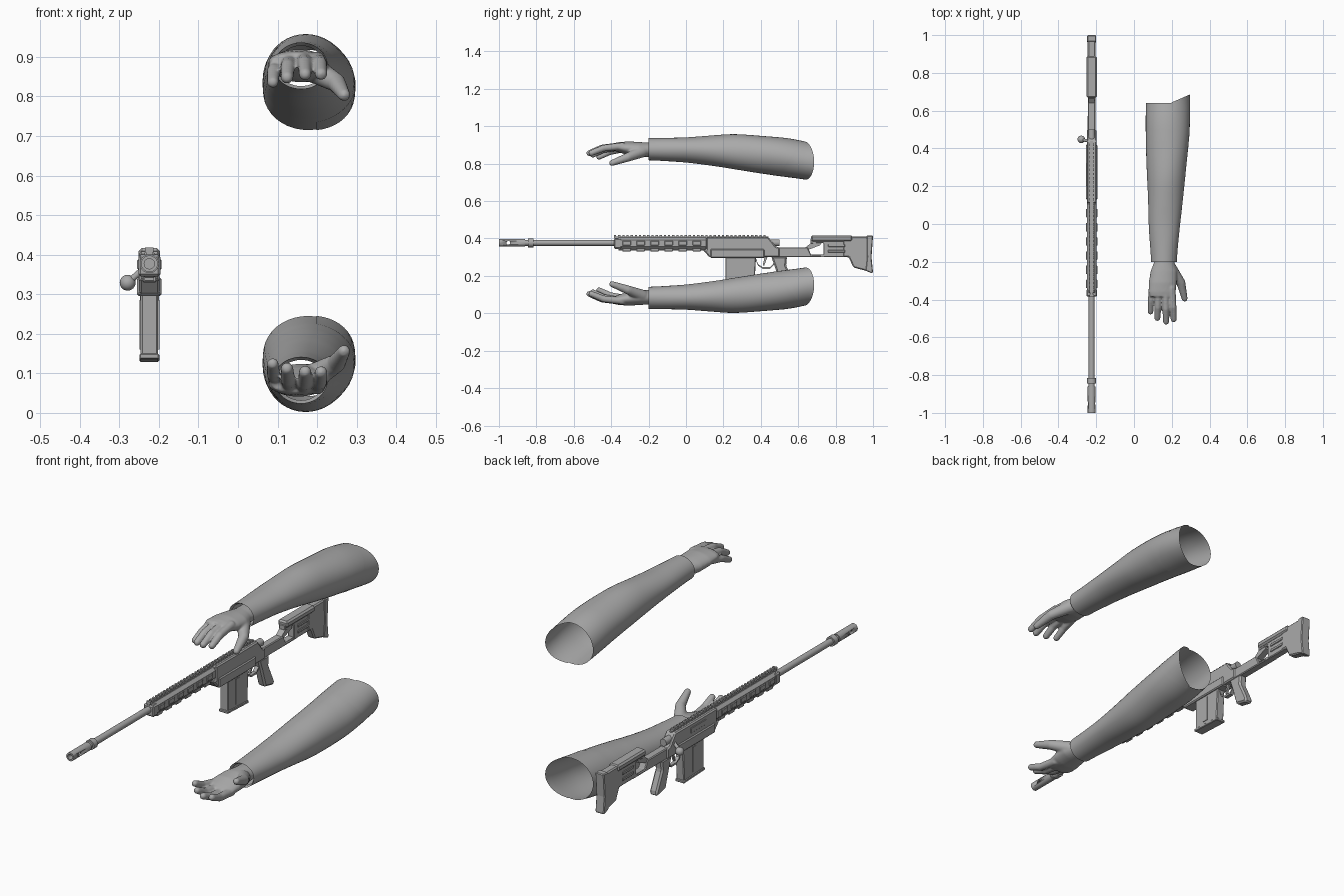
import bpy, bmesh, math
from mathutils import Vector, Matrix

if "Cube" in bpy.data.objects:
    bpy.data.objects.remove(bpy.data.objects["Cube"], do_unlink=True)

GREY = (0.4, 0.4, 0.4, 1)
grey = bpy.data.materials.new("plain grey")
grey.use_nodes = True
grey.diffuse_color = GREY
grey.node_tree.nodes["Principled BSDF"].inputs["Base Color"].default_value = GREY
GUN_X = -0.224


def finish(name, bm, smooth=None):
    bmesh.ops.recalc_face_normals(bm, faces=bm.faces[:])
    mesh = bpy.data.meshes.new(name)
    bm.to_mesh(mesh)
    bm.free()
    mesh.materials.append(grey)
    ob = bpy.data.objects.new(name, mesh)
    bpy.context.collection.objects.link(ob)
    if smooth:
        bpy.ops.object.select_all(action="DESELECT")
        bpy.context.view_layer.objects.active = ob
        ob.select_set(True)
        bpy.ops.object.shade_smooth_by_angle(angle=math.radians(smooth))
    return ob


def prism(name, pts, half, bevel=0.0, x=0.0):
    """Extrude a (y, z) profile sideways; x is measured from the gun centre."""
    bm = bmesh.new()
    face = bm.faces.new([bm.verts.new((GUN_X + x - half, y, z)) for y, z in pts])
    ext = bmesh.ops.extrude_face_region(bm, geom=[face])
    moved = [v for v in ext["geom"] if isinstance(v, bmesh.types.BMVert)]
    bmesh.ops.translate(bm, vec=(2 * half, 0, 0), verts=moved)
    ob = finish(name, bm)
    if bevel:
        mod = ob.modifiers.new("bevel", "BEVEL")
        mod.width, mod.segments, mod.limit_method = bevel, 1, "ANGLE"


def box(name, half, y0, y1, z0, z1, bevel=0.0, x=0.0):
    prism(name, [(y0, z0), (y1, z0), (y1, z1), (y0, z1)], half, bevel, x)


def add_cone(bm, p, q, r1, r2, sides=20):
    p, q = Vector(p), Vector(q)
    turn = (q - p).to_track_quat("Z", "Y").to_matrix().to_4x4()
    bmesh.ops.create_cone(bm, cap_ends=True, segments=sides, radius1=r1, radius2=r2,
                          depth=(q - p).length, matrix=Matrix.Translation((p + q) / 2) @ turn)


def add_ball(bm, p, r):
    bmesh.ops.create_uvsphere(bm, u_segments=20, v_segments=12, radius=r, matrix=Matrix.Translation(p))


def rod(name, p, q, r):
    bm = bmesh.new()
    add_cone(bm, p, q, r, r)
    return finish(name, bm, 40)


def along_y(name, y0, y1, r, z=0.377):
    return rod(name, (GUN_X, y0, z), (GUN_X, y1, z), r)


# Barrel and muzzle
along_y("barrel", -0.88, -0.36, 0.016)
muzzle = along_y("muzzle_brake", -1.0, -0.86, 0.021)
along_y("muzzle_collar", -0.845, -0.815, 0.024)
for cutter in (along_y("bore_cutter", -1.02, -0.9, 0.013),
               rod("port_cutter", (GUN_X - 0.05, -0.95, 0.377), (GUN_X + 0.05, -0.95, 0.377), 0.01)):
    cutter.hide_render = cutter.hide_viewport = True
    cut = muzzle.modifiers.new("cut", "BOOLEAN")
    cut.object, cut.operation, cut.solver = cutter, "DIFFERENCE", "EXACT"

# Handguard with accessory rails
box("handguard", 0.026, -0.375, 0.12, 0.342, 0.405, 0.014)
box("handguard_front_band", 0.028, -0.385, -0.345, 0.345, 0.4, 0.006)
box("handguard_lower_rail", 0.012, -0.36, 0.11, 0.335, 0.345)
for i in range(6):
    y = -0.34 + i * 0.075
    box("lower_rail_block", 0.018, y, y + 0.045, 0.33, 0.35, 0.003)
    for s in (-1, 1):
        box("side_rail_block", 0.004, y, y + 0.045, 0.362, 0.388, 0.003, s * 0.027)

# Top rail
box("top_rail", 0.008, -0.385, 0.44, 0.4, 0.411)
for i in range(37):
    y = -0.385 + i * 0.0222
    box("top_rail_tooth", 0.011, y, y + 0.012, 0.406, 0.418)

# Receiver and tang
prism("receiver", [(0.09, .34), (0.125, .3), (0.5, .3), (0.5, .352), (0.48, .357),
                   (0.44, .408), (0.11, .408), (0.11, .34)], 0.026, 0.006)
box("receiver_lower", 0.031, 0.13, 0.42, 0.295, 0.343, 0.005)
box("ejection_port", 0.003, 0.2, 0.32, 0.362, 0.388, 0.002, -0.026)
prism("tang", [(0.47, .3), (0.72, .3), (0.72, .312), (0.67, .312), (0.65, .353), (0.47, .353)], 0.02, 0.004)

# Magazine
prism("magazine", [(0.21, .31), (0.21, .145), (0.365, .135), (0.375, .31)], 0.022, 0.004)
prism("magazine_base", [(0.205, .15), (0.205, .136), (0.37, .129), (0.37, .143)], 0.025, 0.003)
for s in (-1, 1):
    box("magazine_rib", 0.002, 0.27, 0.3, 0.16, 0.285, 0, s * 0.023)

# Trigger, guard and grip
guard = [(0.37, .295), (0.385, .255), (0.41, .238), (0.45, .238), (0.47, .26)]
for (y0, z0), (y1, z1) in zip(guard, guard[1:]):
    prism("trigger_guard", [(y0, z0), (y1, z1), (y1, z1 + 0.009), (y0, z0 + 0.009)], 0.01)
prism("trigger", [(0.42, .3), (0.41, .255), (0.418, .255), (0.435, .3)], 0.005)
prism("pistol_grip", [(0.455, .305), (0.475, .25), (0.505, .155), (0.575, .14), (0.58, .16),
                      (0.535, .255), (0.54, .305)], 0.021, 0.008)

# Bolt with handle and knob
along_y("bolt", 0.4, 0.5, 0.018)
rod("bolt_handle", (GUN_X - 0.01, 0.44, 0.368), (GUN_X - 0.05, 0.445, 0.333), 0.008)
bm = bmesh.new()
add_ball(bm, (-0.279, 0.448, 0.329), 0.02)
finish("bolt_knob", bm, 60)

# Skeleton stock
prism("stock_upper", [(0.665, .372), (0.735, .375), (0.735, .3), (0.87, .3), (0.87, .4), (0.665, .4)], 0.018, 0.004)
prism("stock_strut", [(0.64, .353), (0.655, .34), (0.72, .365), (0.72, .385), (0.68, .385)], 0.016)
box("stock_lower_bar", 0.016, 0.66, 0.76, 0.3, 0.314)
box("cheek_rest", 0.027, 0.668, 0.89, 0.385, 0.417, 0.008)
prism("butt", [(0.84, .3), (0.87, .3), (0.895, .245), (0.97, .225), (0.985, .3), (0.985, .412), (0.84, .412)],
      0.021, 0.006)
prism("butt_pad", [(0.96, .228), (0.995, .213), (1.0, .22), (0.992, .3), (1.0, .415), (0.965, .415), (0.968, .3)],
      0.024, 0.004)
for s in (-1, 1):
    for z in (0.325, 0.355):
        box("stock_side_bar", 0.003, 0.76, 0.85, z, z + 0.014, 0.002, s * 0.02)

# Arm sections: y, centre x, centre z, half width, half height
SLEEVE = [(-.2, .159, .877, .068, .059), (0, .161, .874, .083, .067), (.13, .166, .87, .092, .08),
          (.26, .171, .863, .102, .094), (.45, .177, .844, .114, .102), (.55, .178, .831, .117, .104),
          (.69, .179, .809, .115, .1)]
PALM = [(-.12, .159, .875, .05, .036), (-.2, .16, .874, .053, .038), (-.25, .158, .876, .07, .04),
        (-.31, .152, .882, .074, .037), (-.36, .149, .888, .072, .027), (-.385, .149, .89, .064, .02)]
# Each digit: root and tip radius, then joints from knuckle to tip
DIGITS = [(.019, .015, (.098, -.33, .88), (.09, -.405, .864), (.088, -.465, .836)),
          (.02, .016, (.13, -.34, .892), (.126, -.44, .876), (.124, -.498, .848)),
          (.02, .016, (.166, -.34, .896), (.168, -.45, .884), (.17, -.517, .856)),
          (.02, .016, (.2, -.34, .894), (.207, -.44, .883), (.21, -.505, .857)),
          (.032, .016, (.195, -.235, .865), (.248, -.31, .835), (.268, -.395, .804))]
CIRCLE = [math.radians(9 * k) for k in range(40)]
FLAP = [math.radians(-80 + 8 * k) for k in range(21)]


def sleeve_point(a, y, grow=1.0):
    """Point on the sleeve, smoothly interpolated between its sections."""
    last = len(SLEEVE) - 1
    i = max(k for k in range(last) if SLEEVE[k][0] <= y or k == 0)
    p0, p1, p2, p3 = (Vector(SLEEVE[min(max(k, 0), last)][1:]) for k in range(i - 1, i + 3))
    t = (y - SLEEVE[i][0]) / (SLEEVE[i + 1][0] - SLEEVE[i][0])
    cx, cz, rx, rz = p1 + 0.5 * t * (p2 - p0 + t * (2 * p0 - 5 * p1 + 4 * p2 - p3 + t * (3 * (p1 - p2) + p3 - p0)))
    fold = grow * (1 + 0.008 * math.sin(3 * a + 14 * y))
    return (cx + fold * rx * math.cos(a), y, cz + fold * rz * math.sin(a))


def grid(bm, rows, closed):
    rows = [[bm.verts.new(p) for p in row] for row in rows]
    for r, s in zip(rows, rows[1:]):
        for k in range(len(r) if closed else len(r) - 1):
            j = (k + 1) % len(r)
            bm.faces.new((r[k], r[j], s[j], s[k]))
    return rows


def build_arm(prefix, matrix):
    # Open sleeve with a cuff lip turned inward at the wrist
    bm = bmesh.new()
    lip = [[sleeve_point(a, -0.185, 0.86) for a in CIRCLE]]
    grid(bm, lip + [[sleeve_point(a, -0.2 + 0.028 * i) for a in CIRCLE] for i in range(31)], True)
    bm.transform(matrix)
    finish(prefix + "_sleeve", bm, 60)

    # Overlapping flap on the outer side of the sleeve end
    bm = bmesh.new()
    grid(bm, [[sleeve_point(a, (1 - t) * (0.555 + 0.065 * math.sin(a)) + t * (0.635 + 0.05 * math.cos(a)), 1.012)
               for a in FLAP] for t in (0, 0.25, 0.5, 0.75, 1)], False)
    bm.transform(matrix)
    finish(prefix + "_sleeve_flap", bm, 60)

    # Hand: palm loft and tapering digits, merged into one skin
    bm = bmesh.new()
    rows = grid(bm, [[(cx + rx * math.cos(a), y, cz + rz * math.sin(a)) for a in CIRCLE]
                     for y, cx, cz, rx, rz in PALM], True)
    bm.faces.new(rows[0])
    bm.faces.new(rows[-1])
    for root, tip, *joints in DIGITS:
        radii = (root, (root + tip) / 2, tip)
        for joint, r in zip(joints, radii):
            add_ball(bm, joint, r)
        for k in (0, 1):
            add_cone(bm, joints[k], joints[k + 1], radii[k], radii[k + 1])
    bm.transform(matrix)
    hand = finish(prefix + "_hand", bm)
    remesh = hand.modifiers.new("merge", "REMESH")
    remesh.mode, remesh.voxel_size, remesh.use_smooth_shade = "VOXEL", 0.005, True
    relax = hand.modifiers.new("relax", "SMOOTH")
    relax.factor, relax.iterations = 0.5, 5


# The lower arm is the upper one mirrored in height
build_arm("upper_arm", Matrix.Identity(4))
build_arm("lower_arm", Matrix.Translation((0, 0, 0.96)) @ Matrix.Scale(-1, 4, (0, 0, 1)))
